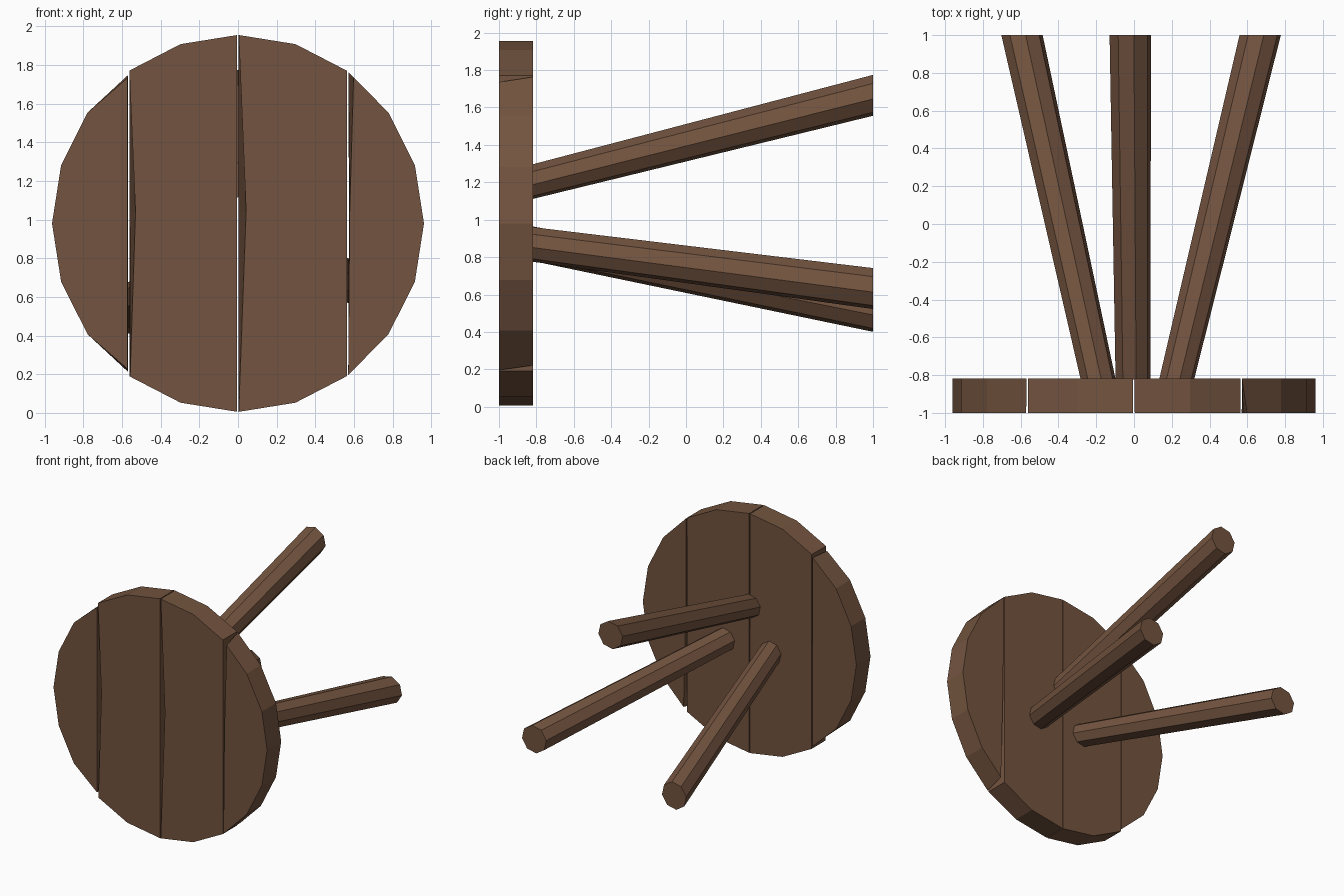
import bpy, bmesh, math
from mathutils import Vector

if "Cube" in bpy.data.objects:
    bpy.data.objects.remove(bpy.data.objects["Cube"])

wood = bpy.data.materials.new("brown wood")
wood.diffuse_color = (0.172, 0.088, 0.050, 1)
wood.use_nodes = True
wood.node_tree.nodes["Principled BSDF"].inputs["Base Color"].default_value = wood.diffuse_color

CZ, RX, RZ = 0.98, 0.962, 0.975      # seat disc centre height and radii
FRONT, BACK, TIP = -1.0, -0.818, 1.0  # y of seat faces and leg feet


def make(name, bm):
    bmesh.ops.recalc_face_normals(bm, faces=bm.faces)
    me = bpy.data.meshes.new(name)
    bm.to_mesh(me)
    bm.free()
    me.materials.append(wood)
    ob = bpy.data.objects.new(name, me)
    bpy.context.collection.objects.link(ob)


def loft(name, a, b):
    """Solid between two outlines with equal point counts."""
    bm = bmesh.new()
    va, vb = [bm.verts.new(p) for p in a], [bm.verts.new(p) for p in b]
    bm.faces.new(va)
    bm.faces.new(vb)
    n = len(va)
    for i in range(n):
        j = (i + 1) % n
        bm.faces.new((va[i], va[j], vb[j], vb[i]))
    make(name, bm)


# 20-sided seat outline: upper half, from left to right
arc = [(RX * math.sin(math.radians(a)), RZ * math.cos(math.radians(a)))
       for a in range(-90, 91, 18)]


def rim(x):
    """Half height of the seat outline at x."""
    for (x0, z0), (x1, z1) in zip(arc, arc[1:]):
        if x0 <= x <= x1:
            return z0 + (z1 - z0) * (x - x0) / (x1 - x0)
    return 0


def outline(y, lo, hi, left, right, drop=0):
    """Plank face; left and right are cut x values at top, middle, bottom."""
    mid = [p for p in arc if lo < p[0] < hi]
    pts = []
    if left:
        pts += [(left[2], -rim(left[2])), (left[1], 0.06), (left[0], rim(left[0]))]
    pts += mid
    if right:
        pts += [(right[0], rim(right[0]) - drop), (right[1], 0),
                (right[2], drop - rim(right[2]))]
    pts += [(x, -z) for x, z in reversed(mid) if z > 0.01]
    return [(x, y, CZ + z) for x, z in pts]


# planks: inner range, front left, back left, front right, back right, corner wear
planks = [
    ("seat_plank_outer_left", -2, -0.6, None, None, (-0.571,) * 3, (-0.568,) * 3, 0.03),
    ("seat_plank_inner_left", -0.5, -0.1, (-0.562, -0.53, -0.558), (-0.56,) * 3,
     (-0.004,) * 3, (-0.004,) * 3, 0),
    ("seat_plank_inner_right", 0.1, 0.5, (0.004, 0.042, 0.004), (0.003,) * 3,
     (0.563,) * 3, (0.563,) * 3, 0),
    ("seat_plank_outer_right", 0.65, 2, (0.598, 0.578, 0.57), (0.571, 0.574, 0.595),
     None, None, 0),
]
for name, lo, hi, fl, bl, fr, br, drop in planks:
    loft(name, outline(FRONT, lo, hi, fl, fr, drop),
         outline(BACK, lo, hi, bl, br, drop * 0.6))


# tapered, splayed octagonal legs with feet cut flat
def ring(x, y, z, r):
    return [(x + r * math.cos(t), y, z + r * math.sin(t))
            for t in (math.radians(35 + 45 * k) for k in range(8))]


legs = [("leg_upper", (-0.005, 1.203), (-0.02, 1.665)),
        ("leg_lower_left", (-0.19, 0.872), (-0.593, 0.51)),
        ("leg_lower_right", (0.226, 0.868), (0.668, 0.632))]
for name, top, foot in legs:
    loft(name, ring(top[0], BACK - 0.004, top[1], 0.094),
         ring(foot[0], TIP, foot[1], 0.111))
